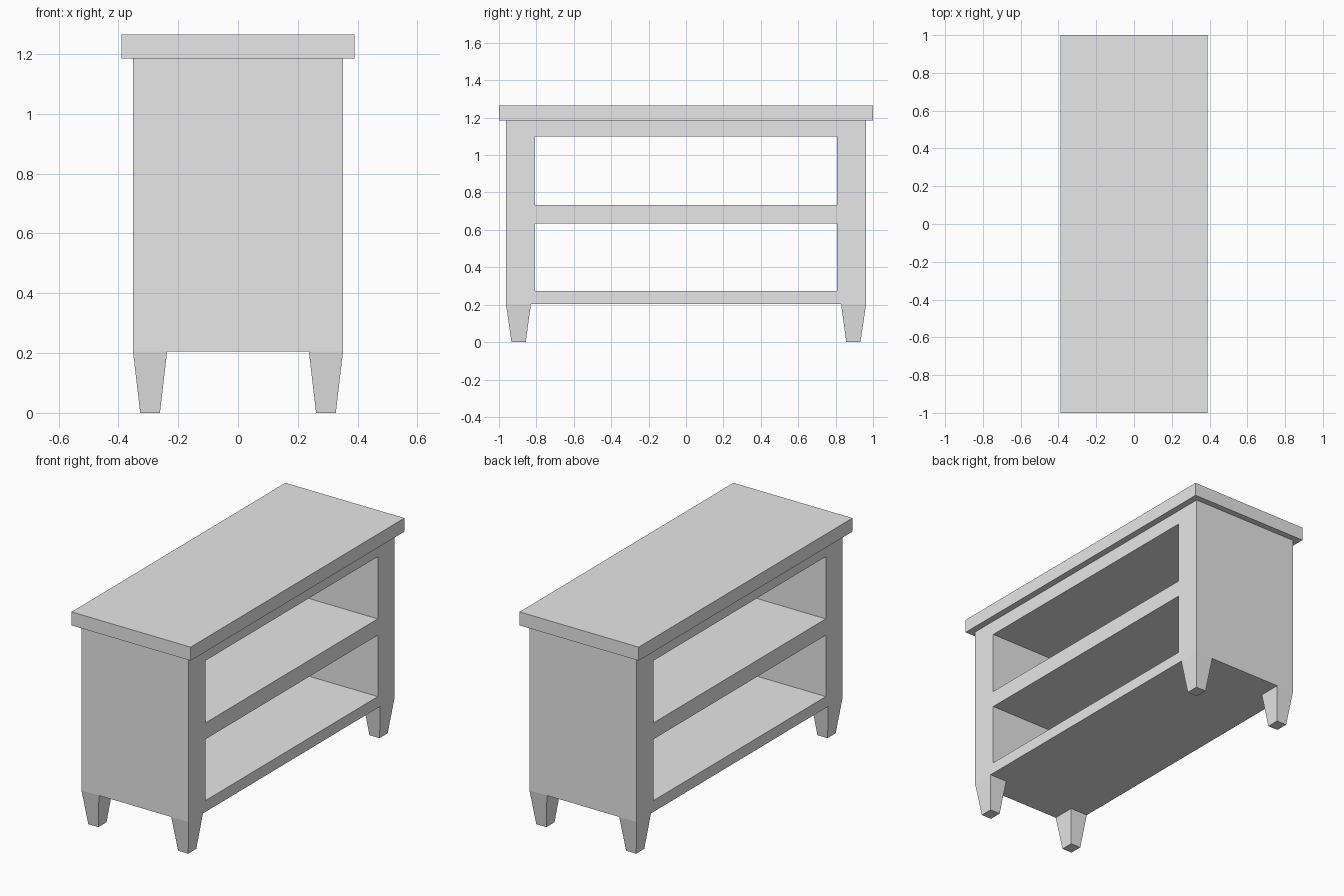
import bpy
import bmesh

cube = bpy.data.objects.get("Cube")
if cube:
    bpy.data.objects.remove(cube, do_unlink=True)

# Single plain grey finish
grey = bpy.data.materials.new("light_grey")
grey.use_nodes = True
grey.diffuse_color = (0.8, 0.8, 0.8, 1)
grey.node_tree.nodes["Principled BSDF"].inputs["Base Color"].default_value = (0.8, 0.8, 0.8, 1)


def add_object(name, bm):
    bmesh.ops.recalc_face_normals(bm, faces=bm.faces[:])
    mesh = bpy.data.meshes.new(name)
    bm.to_mesh(mesh)
    bm.free()
    mesh.materials.append(grey)
    obj = bpy.data.objects.new(name, mesh)
    bpy.context.collection.objects.link(obj)
    return obj


def ring(bm, x0, x1, y0, y1, z):
    return [bm.verts.new((x, y, z)) for x, y in ((x0, y0), (x1, y0), (x1, y1), (x0, y1))]


def block(name, bottom, top, z0, z1):
    """Box or tapered box between two rectangles (x0, x1, y0, y1)."""
    bm = bmesh.new()
    low, high = ring(bm, *bottom, z0), ring(bm, *top, z1)
    bm.faces.new(low)
    bm.faces.new(high)
    for i in range(4):
        j = (i + 1) % 4
        bm.faces.new((low[i], low[j], high[j], high[i]))
    return add_object(name, bm)


# Cabinet body: a grid on the side plane with two open cells, pushed through in x
HALF_X = 0.351
Y_LINES = (-0.963, -0.806, 0.806, 0.963)
Z_LINES = (0.205, 0.272, 0.635, 0.732, 1.1, 1.185)
OPEN_CELLS = {(1, 1), (1, 3)}

bm = bmesh.new()
grid = [[bm.verts.new((-HALF_X, y, z)) for z in Z_LINES] for y in Y_LINES]
for i in range(len(Y_LINES) - 1):
    for j in range(len(Z_LINES) - 1):
        if (i, j) not in OPEN_CELLS:
            bm.faces.new((grid[i][j], grid[i + 1][j], grid[i + 1][j + 1], grid[i][j + 1]))
result = bmesh.ops.extrude_face_region(bm, geom=bm.faces[:], use_keep_orig=True)
moved = [v for v in result["geom"] if isinstance(v, bmesh.types.BMVert)]
bmesh.ops.translate(bm, verts=moved, vec=(2 * HALF_X, 0, 0))
add_object("cabinet_body", bm)

# Overhanging top board
board = (-0.39, 0.39, -1, 1)
block("top_board", board, board, 1.185, 1.265)

# Four tapered legs
for sx, side in ((-1, "right"), (1, "left")):
    for sy, end in ((-1, "front"), (1, "back")):
        foot = (sx * 0.261, sx * 0.327, sy * 0.857, sy * 0.933)
        head = (sx * 0.237, sx * HALF_X, sy * 0.829, sy * 0.963)
        block(f"{end}_{side}_leg", foot, head, 0, 0.205)
